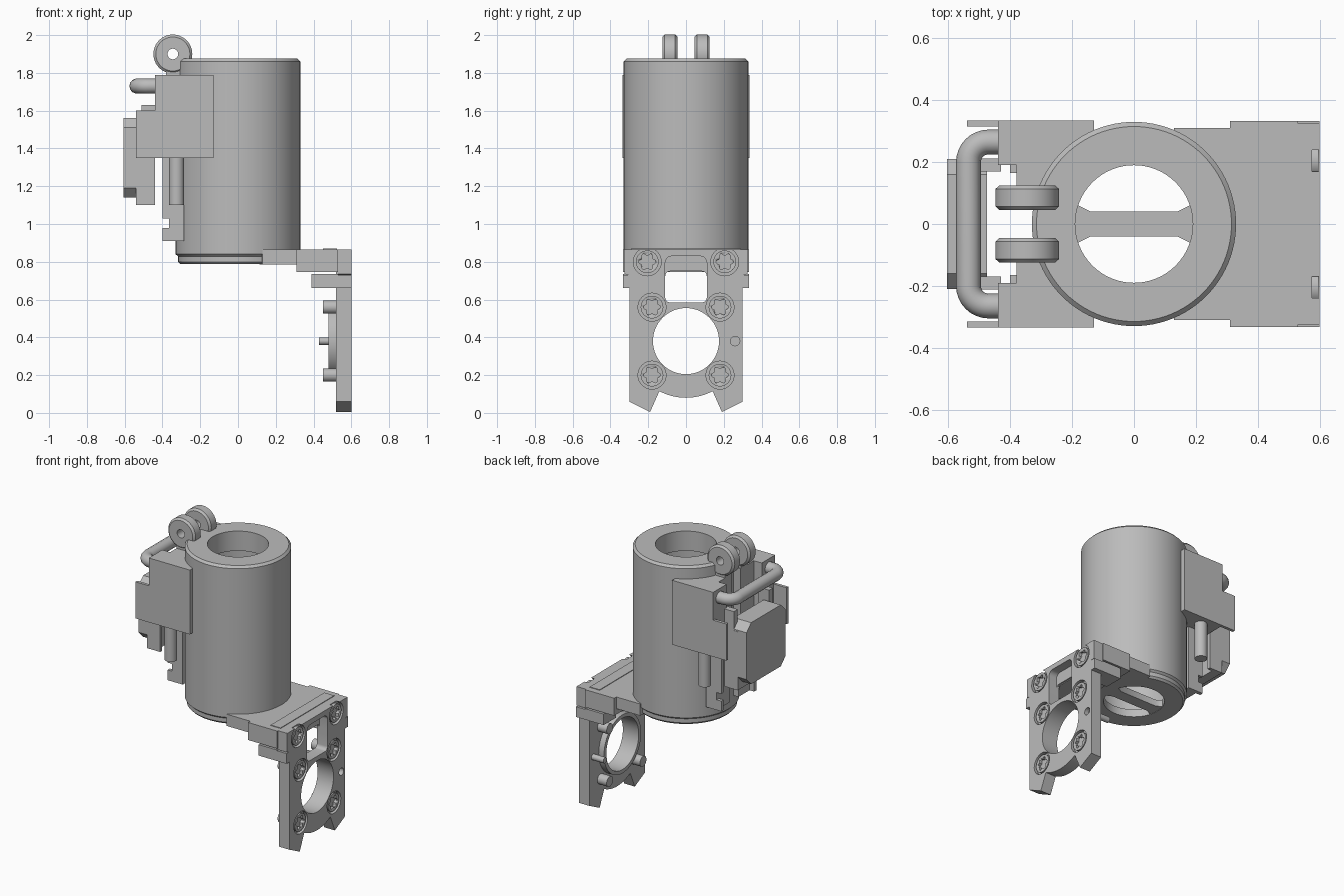
import bpy, bmesh
from math import sin, cos, pi, radians
from mathutils import Vector

if "Cube" in bpy.data.objects:
    bpy.data.objects.remove(bpy.data.objects["Cube"])

grey = bpy.data.materials.new("plain_grey")
grey.use_nodes = True
grey.diffuse_color = (0.5, 0.5, 0.5, 1)
grey.node_tree.nodes["Principled BSDF"].inputs["Base Color"].default_value = (0.5, 0.5, 0.5, 1)


def activate(ob):
    bpy.ops.object.select_all(action='DESELECT')
    ob.select_set(True)
    bpy.context.view_layer.objects.active = ob


def finish(name, bm):
    bmesh.ops.recalc_face_normals(bm, faces=bm.faces)
    me = bpy.data.meshes.new(name)
    bm.to_mesh(me)
    bm.free()
    me.materials.append(grey)
    ob = bpy.data.objects.new(name, me)
    bpy.context.collection.objects.link(ob)
    activate(ob)
    bpy.ops.object.shade_smooth_by_angle(angle=radians(30))
    return ob


def place(axis, u, v, w):
    """Point with u, v in the plane across the axis and w along it."""
    return {'X': (w, u, v), 'Y': (u, w, v), 'Z': (u, v, w)}[axis]


def prism(name, pts, axis, lo, hi):
    bm = bmesh.new()
    a = [bm.verts.new(place(axis, u, v, lo)) for u, v in pts]
    b = [bm.verts.new(place(axis, u, v, hi)) for u, v in pts]
    bm.faces.new(a)
    bm.faces.new(b)
    for i in range(len(pts)):
        j = (i + 1) % len(pts)
        bm.faces.new((a[i], a[j], b[j], b[i]))
    return finish(name, bm)


def box(name, x, y, z):
    return prism(name, [(x[0], y[0]), (x[1], y[0]), (x[1], y[1]), (x[0], y[1])], 'Z', *z)


def arc(u, v, r, start, end, n=12):
    angles = [radians(start + (end - start) * i / n) for i in range(n + 1)]
    return [(u + r * cos(a), v + r * sin(a)) for a in angles]


def circle(u, v, r, n=32):
    return arc(u, v, r, 0, 360, n)[:-1]


def rounded(u0, u1, v0, v1, r):
    return (arc(u1 - r, v1 - r, r, 0, 90, 5) + arc(u0 + r, v1 - r, r, 90, 180, 5)
            + arc(u0 + r, v0 + r, r, 180, 270, 5) + arc(u1 - r, v0 + r, r, 270, 360, 5))


def lathe(name, profile, axis, centre=(0, 0), n=64):
    """Closed (radius, position) profile swept round an axis."""
    bm = bmesh.new()
    rings = []
    for i in range(n):
        c, s = cos(2 * pi * i / n), sin(2 * pi * i / n)
        rings.append([bm.verts.new(place(axis, centre[0] + r * c, centre[1] + r * s, w))
                      for r, w in profile])
    for i in range(n):
        p, q = rings[i], rings[(i + 1) % n]
        for k in range(len(profile)):
            m = (k + 1) % len(profile)
            bm.faces.new((p[k], p[m], q[m], q[k]))
    return finish(name, bm)


def cut(ob, cutter):
    mod = ob.modifiers.new("cut", 'BOOLEAN')
    mod.operation = 'DIFFERENCE'
    mod.solver = 'EXACT'
    mod.object = cutter
    activate(ob)
    bpy.ops.object.modifier_apply(modifier=mod.name)
    bpy.data.objects.remove(cutter)


def mirrored(pts):
    """Close a half outline by mirroring it in the second coordinate."""
    return pts + [(u, -v) for u, v in reversed(pts)]


SIDES = (("left", 1), ("right", -1))


def span(s, a, b):
    return tuple(sorted((s * a, s * b)))


# Hollow main cylinder with a stepped bore and a bar across its bottom
lathe("main_cylinder", [(.19, .787), (.305, .787), (.317, .8), (.317, .828), (.33, .84),
                        (.33, 1.86), (.315, 1.875), (.19, 1.875), (.19, 1.74),
                        (.24, 1.74), (.24, .84), (.19, .84)], 'Z', n=96)
bar_half = [(-.2, .085), (-.18, .06), (-.14, .04), (.14, .04), (.18, .06), (.2, .085)]
prism("bottom_bar", bar_half + [(u, -v) for u, v in reversed(bar_half)], 'Z', .79, .835)

# Base arm leading to the hanging face plate
prism("base_arm", mirrored(arc(0, 0, .26, 0, 64)[1:] + [(.13, .31), (.53, .31)]),
      'Z', .785, .865)
box("arm_end_block", (.31, .53), (-.333, .333), (.745, .865))
box("arm_top_lip", (.45, .525), (-.29, .29), (.86, .869))
for side, s in SIDES:
    box(side + "_tab", (.39, .53), span(s, .2, .333), (.66, .735))
    box(side + "_tab_end", (.52, .6), span(s, .295, .333), (.66, .73))

# Face plate with notched foot, round hole, window and counterbores
half = [(.3, .06), (.3, .73), (.325, .735), (.325, .865)]
foot = arc(0, .38, .3, 242, 298)
outline = (foot + [(.19, .005)] + half + [(-y, z) for y, z in reversed(half)] + [(-.19, .005)])
plate = prism("face_plate", outline, 'X', .52, .6)
cut(plate, prism("hole_cutter", circle(0, .38, .175, 64), 'X', .4, .7))
cut(plate, prism("window_cutter", rounded(-.11, .11, .585, .75, .025), 'X', .4, .7))
cut(plate, prism("recess_cutter", rounded(-.11, .11, .65, .83, .035), 'X', .54, .7))
cut(plate, prism("pin_hole_cutter", circle(.26, .38, .025, 20), 'X', .57, .7))

# Six-lobed screws, with the lower four ending in pegs behind the plate
star = [((.039 + .007 * cos(6 * a)) * cos(a), (.039 + .007 * cos(6 * a)) * sin(a))
        for a in (2 * pi * i / 48 for i in range(48))]
for side, s in SIDES:
    for row, y, z in (("top", .205, .8), ("middle", .18, .56), ("bottom", .18, .2)):
        y *= s
        cut(plate, prism("bore_cutter", circle(y, z, .074), 'X', .575, .7))
        screw = prism(f"{row}_{side}_screw", circle(y, z, .06), 'X', .56, .596)
        cut(screw, prism("star_cutter", [(y + u, z + v) for u, v in star], 'X', .575, .7))
        if row != "top":
            prism(f"{row}_{side}_peg", circle(y, z, .035), 'X', .45, .53)
activate(plate)
bpy.ops.object.shade_smooth_by_angle(angle=radians(30))
prism("locating_pin", circle(.26, .38, .02, 20), 'X', .43, .53)
lathe("hole_collar", [(.175, .48), (.2, .48), (.2, .53), (.175, .53)], 'X', (0, .38))

# Saddle bracket wrapped round the cylinder
saddle = [(-.29, .045), (-.38, .045), (-.38, .19), (-.44, .19), (-.44, .335), (-.13, .335),
          (-.13, .28), (-.2, .2), (-.25, .045)]
prism("saddle", saddle[:-1] + [(-.25, .045)] + [(u, -v) for u, v in reversed(saddle)],
      'Z', 1.35, 1.79)
for side, s in SIDES:
    box(side + "_saddle_fin", (-.54, -.43), span(s, .315, .335), (1.35, 1.6))
    prism(side + "_guide_rod", circle(-.325, s * .262, .04, 24), 'Z', 1.1, 1.36)
    # Rail plates below the saddle, beside the cylinder
    box(side + "_rail_plate", (-.365, -.285), span(s, .045, .19), (.91, 1.4))
    box(side + "_rail_lip", (-.4, -.36), span(s, .165, .19), (1.03, 1.4))
    box(side + "_rail_foot", (-.4, -.36), span(s, .165, .19), (.91, .98))

# Rollers on a central tongue
for side, s in SIDES:
    w0, w1 = span(s, .045, .125)
    lathe(side + "_roller", [(.028, w0), (.09, w0), (.103, w0 + .012), (.103, w1 - .012),
                             (.09, w1), (.028, w1)], 'Y', (-.345, 1.9), 48)
    box(side + "_roller_mount", (-.38, -.28), span(s, .05, .12), (1.77, 1.84))
box("roller_tongue", (-.3, -.225), (-.045, .045), (1.7, 1.86))

# U-shaped handle
curve = bpy.data.curves.new("handle", 'CURVE')
curve.dimensions = '3D'
curve.bevel_depth = .04
curve.bevel_resolution = 5
curve.use_fill_caps = True
path = ([(-.42, .265)] + arc(-.47, .2, .065, 90, 180, 8) + arc(-.47, -.2, .065, 180, 270, 8)
        + [(-.42, -.265)])
spline = curve.splines.new('POLY')
spline.points.add(len(path) - 1)
for point, (x, y) in zip(spline.points, path):
    point.co = (x, y, 1.73, 1)
handle = bpy.data.objects.new("handle", curve)
bpy.context.collection.objects.link(handle)
curve.materials.append(grey)
activate(handle)
bpy.ops.object.convert(target='MESH')
bpy.ops.object.shade_smooth_by_angle(angle=radians(50))

# Rear housing with clipped corners, on a flanged tray
c = .05
corner = [(.21 - c, 1.56), (.21, 1.56 - c), (.21, 1.14 + c), (.21 - c, 1.14)]
prism("housing", corner + [(-y, z) for y, z in reversed(corner)], 'X', -.605, -.475)
box("housing_tray", (-.54, -.475), (-.2, .2), (1.1, 1.5))
for side, s in SIDES:
    box(side + "_tray_flange", (-.54, -.44), span(s, .19, .212), (1.1, 1.5))
    box(side + "_tray_clip", (-.51, -.43), span(s, .17, .212), (1.48, 1.63))
